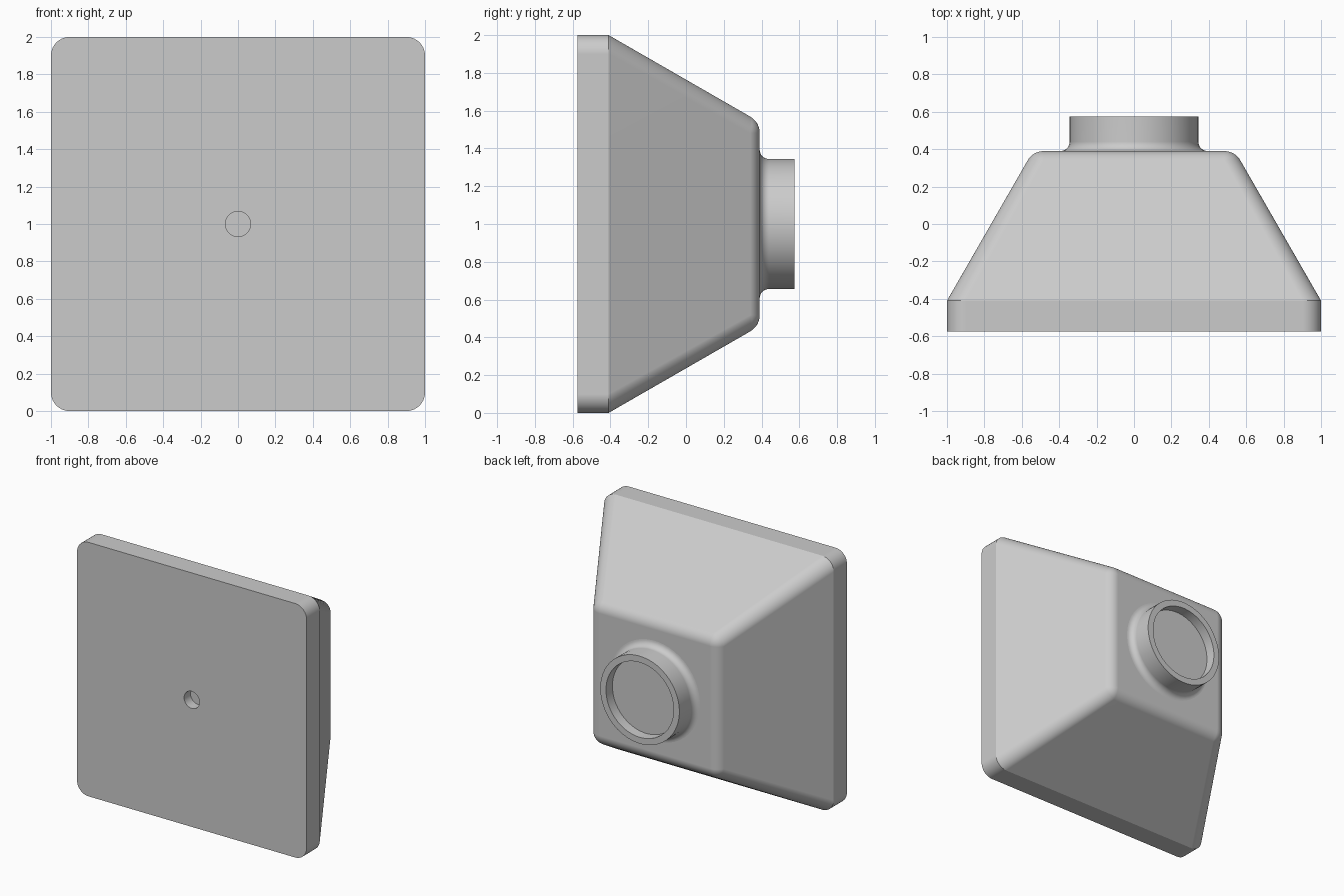
import bpy
import bmesh
from math import sin, cos, pi, radians

STEPS = 12              # points per quarter turn
MID_Z = 1.0

cube = bpy.data.objects.get("Cube")
if cube:
    bpy.data.objects.remove(cube, do_unlink=True)

grey = bpy.data.materials.new("plain grey")
grey.use_nodes = True
GREY = (0.6, 0.6, 0.6, 1)
grey.diffuse_color = GREY
grey.node_tree.nodes["Principled BSDF"].inputs["Base Color"].default_value = GREY


def circle(radius, y):
    """Evenly spaced ring around the y axis."""
    count = 4 * STEPS
    angles = [2 * pi * (i + 0.5) / count for i in range(count)]
    return [(radius * cos(a), y, MID_Z + radius * sin(a)) for a in angles]


def rounded_square(half, corner, y):
    """Square ring with rounded corners, same point count as circle."""
    ring = []
    for quarter in range(4):
        mid = (quarter + 0.5) * pi / 2
        cx = (half - corner) * (1 if cos(mid) > 0 else -1)
        cz = (half - corner) * (1 if sin(mid) > 0 else -1)
        for j in range(STEPS):
            a = (quarter + j / (STEPS - 1)) * pi / 2
            ring.append((cx + corner * cos(a), y, MID_Z + cz + corner * sin(a)))
    return ring


def loft(name, rings):
    """Skin a closed solid through the rings and cap both ends."""
    bm = bmesh.new()
    loops = [[bm.verts.new(p) for p in ring] for ring in rings]
    count = 4 * STEPS
    for a, b in zip(loops, loops[1:]):
        for i in range(count):
            k = (i + 1) % count
            bm.faces.new((a[i], a[k], b[k], b[i]))
    bm.faces.new(loops[0])
    bm.faces.new(loops[-1])
    bmesh.ops.remove_doubles(bm, verts=bm.verts[:], dist=0.0001)
    bmesh.ops.recalc_face_normals(bm, faces=bm.faces[:])
    mesh = bpy.data.meshes.new(name)
    bm.to_mesh(mesh)
    bm.free()
    mesh.materials.append(grey)
    obj = bpy.data.objects.new(name, mesh)
    bpy.context.collection.objects.link(obj)
    bpy.ops.object.select_all(action='DESELECT')
    obj.select_set(True)
    bpy.context.view_layer.objects.active = obj
    bpy.ops.object.shade_smooth_by_angle(angle=radians(25))
    weighted = obj.modifiers.new("weighted_normals", 'WEIGHTED_NORMAL')
    weighted.keep_sharp = True
    return obj


# Housing: front plate with a shallow centre hole, tapering to a rounded back
front, back, bevel = -0.575, 0.39, 0.1
housing = [
    circle(0.067, front + 0.08),
    circle(0.067, front),
    rounded_square(1.0, bevel, front),
    rounded_square(1.0, bevel, -0.41),
]
for degrees in range(30, 91, 6):
    a = radians(degrees)
    r = bevel * cos(a)
    housing.append(rounded_square(0.482 + r, r, back - bevel + bevel * sin(a)))
loft("housing", housing)

# Neck: collar blended into the back, with a shallow round recess
outer, inner, end, fillet = 0.345, 0.295, 0.575, 0.05
neck = [circle(outer + fillet, back - 0.005)]
for i in range(9):
    a = i / 8 * pi / 2
    neck.append(circle(outer + fillet * (1 - sin(a)), back + fillet * (1 - cos(a))))
neck += [circle(outer, end), circle(inner, end), circle(inner, end - 0.08)]
loft("neck", neck)
